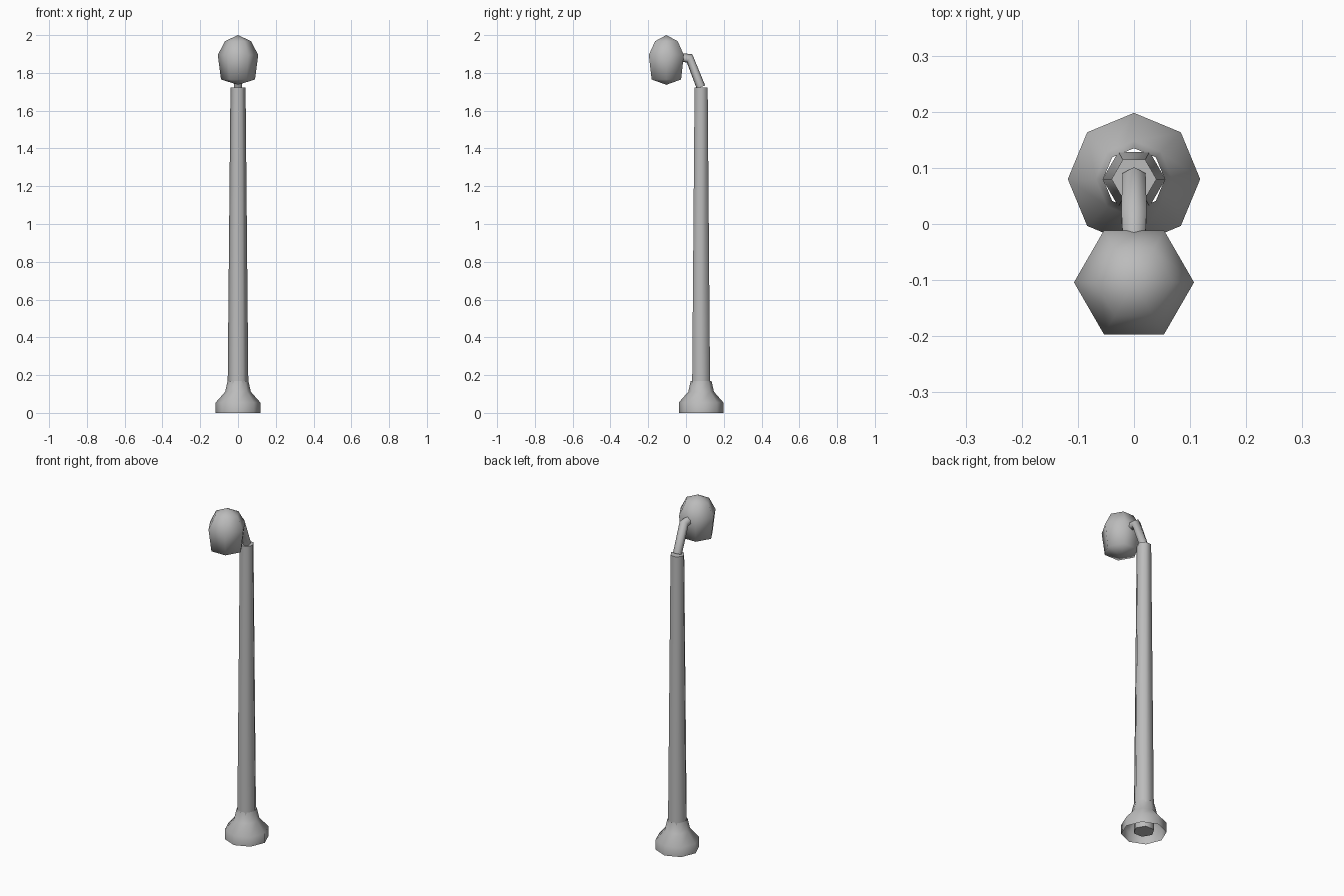
import bpy
import bmesh
import math
from mathutils import Vector

cube = bpy.data.objects.get("Cube")
if cube:
    bpy.data.objects.remove(cube, do_unlink=True)

grey = bpy.data.materials.new("painted grey")
grey.use_nodes = True
grey.diffuse_color = (0.5, 0.5, 0.5, 1)
grey.node_tree.nodes["Principled BSDF"].inputs["Base Color"].default_value = (0.5, 0.5, 0.5, 1)


def loft(name, sections, sides, caps, angle, side_axis=Vector((1, 0, 0))):
    """Join polygon rings; a section is (centre, ring axis, radius), radius 0 is a tip."""
    bm = bmesh.new()
    rings = []
    for centre, axis, radius in sections:
        centre, axis = Vector(centre), Vector(axis).normalized()
        if radius == 0:
            rings.append([bm.verts.new(centre)])
            continue
        u = (side_axis - axis * side_axis.dot(axis)).normalized()
        v = axis.cross(u)
        turns = [math.tau * i / sides for i in range(sides)]
        rings.append([bm.verts.new(centre + radius * (u * math.cos(t) + v * math.sin(t)))
                      for t in turns])
    for a, b in zip(rings, rings[1:]):
        for i in range(sides):
            j = (i + 1) % sides
            corners = [a[i % len(a)], a[j % len(a)], b[j % len(b)], b[i % len(b)]]
            bm.faces.new(list(dict.fromkeys(corners)))
    if caps:
        bm.faces.new(rings[0][::-1])
        bm.faces.new(rings[-1])
    bmesh.ops.recalc_face_normals(bm, faces=bm.faces)
    mesh = bpy.data.meshes.new(name)
    bm.to_mesh(mesh)
    bm.free()
    mesh.materials.append(grey)
    obj = bpy.data.objects.new(name, mesh)
    bpy.context.collection.objects.link(obj)
    bpy.ops.object.select_all(action='DESELECT')
    obj.select_set(True)
    bpy.context.view_layer.objects.active = obj
    bpy.ops.object.shade_smooth_by_angle(angle=math.radians(angle))
    return obj


def turned(name, y, profile, sides, caps, angle):
    """Upright part from (radius, height) pairs."""
    return loft(name, [((0, y, z), (0, 0, 1), r) for r, z in profile], sides, caps, angle)


# Flared base, an open octagonal shell
turned("base", 0.08, [(0.118, 0), (0.118, 0.055), (0.068, 0.112), (0.055, 0.17)], 8, False, 60)

# Tapered hexagonal pole
turned("pole", 0.08, [(0.056, 0.01), (0.04, 1.722)], 6, True, 65)

# Bent arm, mitred at the elbow
loft("arm", [((0, 0.079, 1.725), (0, -0.355, 0.935), 0.024),
             ((0, 0.019, 1.877), (0, -0.83, 0.56), 0.026),
             ((0, -0.03, 1.882), (0, -1, 0.1), 0.023)],
     6, True, 65, Vector((0, 0.4, 1)))

# Lamp head, a rounded hexagonal lantern
turned("lamp", -0.104, [(0, 1.737), (0.09, 1.765), (0.107, 1.895), (0.069, 1.968), (0, 2.0)],
       6, False, 65)
